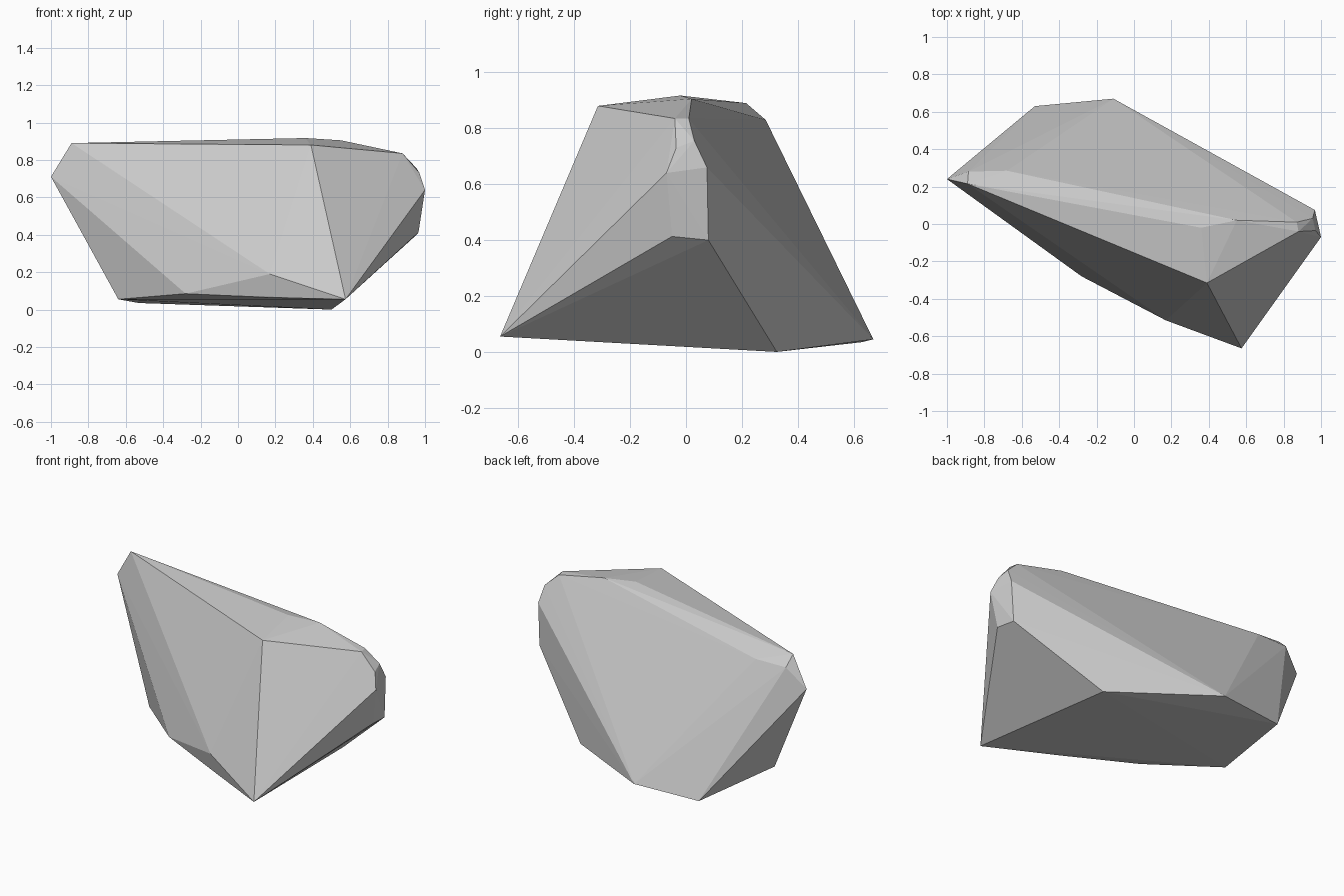
import bpy, bmesh

# corners of the faceted boulder, grouped by region
base = [(0.50, 0.325, 0.0), (-0.11, 0.67, 0.045), (-0.53, 0.63, 0.035),
        (-0.64, 0.04, 0.055), (-0.28, -0.28, 0.085), (0.16, -0.475, 0.065),
        (0.575, -0.665, 0.055)]
front_bulge = [(0.17, -0.515, 0.19)]
left_tip = [(-1.0, 0.24, 0.71), (-0.89, 0.215, 0.89),
            (-0.885, 0.28, 0.83), (-0.68, 0.285, 0.83)]
ridge = [(0.39, -0.315, 0.88), (0.36, -0.02, 0.917), (0.55, 0.02, 0.905)]
right_tip = [(0.88, -0.04, 0.835), (0.87, 0.01, 0.835), (0.97, -0.035, 0.73),
             (0.955, 0.03, 0.755), (1.0, -0.07, 0.64), (0.967, 0.075, 0.66),
             (0.965, -0.05, 0.413), (0.955, 0.08, 0.40)]

# wrap the corners in a convex hull
bm = bmesh.new()
for p in base + front_bulge + left_tip + ridge + right_tip:
    bm.verts.new(p)
hull = bmesh.ops.convex_hull(bm, input=bm.verts[:])
loose = [v for v in bm.verts if not v.link_faces]
bmesh.ops.delete(bm, geom=loose, context='VERTS')
bmesh.ops.recalc_face_normals(bm, faces=bm.faces[:])

# flat-shaded rock object
mesh = bpy.data.meshes.new("rock")
bm.to_mesh(mesh)
bm.free()
rock = bpy.data.objects.new("rock", mesh)
bpy.context.collection.objects.link(rock)
